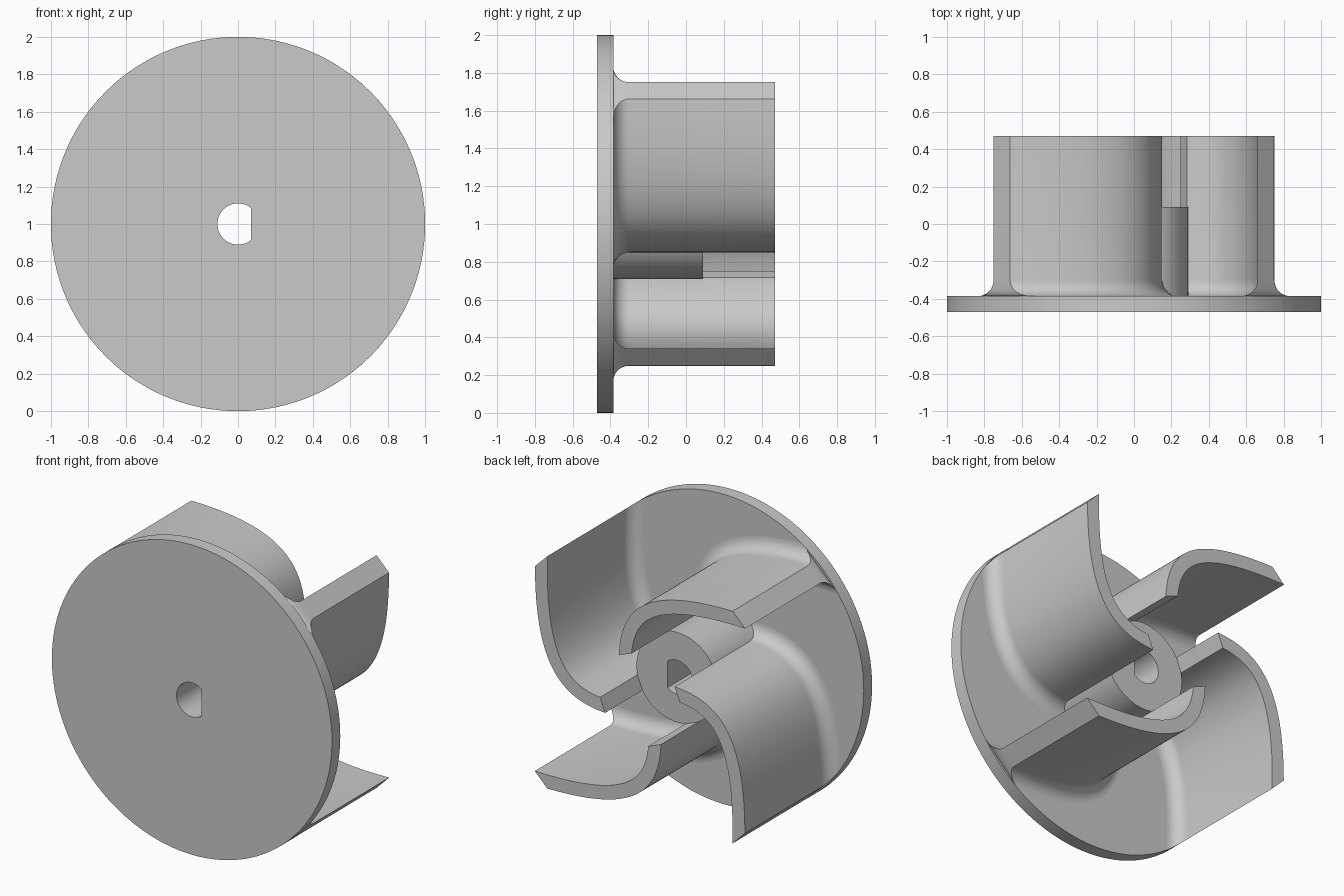
import bpy, bmesh
from math import sin, cos, pi, radians
from mathutils import Matrix, Vector

cube = bpy.data.objects.get("Cube")
if cube:
    bpy.data.objects.remove(cube)

grey = bpy.data.materials.new("plain grey")
grey.use_nodes = True
GREY = (0.59, 0.59, 0.59, 1)
grey.diffuse_color = GREY
grey.node_tree.nodes["Principled BSDF"].inputs["Base Color"].default_value = GREY

FRONT, PLATE, HUB_TOP, BACK = -0.47, -0.385, 0.09, 0.47
RIM, HUB = 1.0, 0.29
THICK, FILLET = 0.088, 0.085

# Control points of the blade's outer face: tight near the hub, straighter at the rim
CURVE = [Vector(p) for p in ((0.13, -0.15), (0.55, -0.17), (0.785, -0.02), (0.745, 0.85))]


def finish(bm, name):
    bmesh.ops.recalc_face_normals(bm, faces=bm.faces)
    mesh = bpy.data.meshes.new(name)
    bm.to_mesh(mesh)
    bm.free()
    mesh.materials.append(grey)
    obj = bpy.data.objects.new(name, mesh)
    bpy.context.collection.objects.link(obj)
    bpy.ops.object.select_all(action='DESELECT')
    obj.select_set(True)
    bpy.context.view_layer.objects.active = obj
    bpy.ops.object.shade_smooth_by_angle(angle=radians(30))


# Round plate and hub, revolved around a D-shaped bore
def plate_and_hub(steps=128, bore=0.11, flat=0.07):
    bm = bmesh.new()
    rows = []
    for i in range(steps):
        a = 2 * pi * i / steps
        b = min(bore, flat / cos(a)) if cos(a) > 0.01 else bore
        profile = [(b, FRONT), (RIM, FRONT), (RIM, PLATE),
                   (HUB, PLATE), (HUB, HUB_TOP), (b, HUB_TOP)]
        rows.append([bm.verts.new((r * cos(a), y, 1 + r * sin(a))) for r, y in profile])
    for i in range(steps):
        p, q = rows[i], rows[(i + 1) % steps]
        for j in range(len(p)):
            k = (j + 1) % len(p)
            bm.faces.new((p[j], p[k], q[k], q[j]))
    finish(bm, "plate_and_hub")


# Point on the blade curve, moved sideways by an offset (positive is outward)
def curve_point(t, offset):
    a, b, c, d = CURVE
    s = 1 - t
    along = (s * s * (b - a) + 2 * s * t * (c - b) + t * t * (d - c)).normalized()
    point = s**3 * a + 3 * s * s * t * b + 3 * s * t * t * c + t**3 * d
    return point + offset * Vector((along.y, -along.x))


# Curve parameter at which an offset curve reaches a given radius
def reach(radius, offset):
    low, high = 0.0, 1.0
    for _ in range(30):
        mid = (low + high) / 2
        if curve_point(mid, offset).length < radius:
            low = mid
        else:
            high = mid
    return high


# Curved blade with filleted foot, swept from the hub to the rim
def blade(index, steps=40):
    foot = [(FILLET * (1 - sin(t)), PLATE + FILLET * (1 - cos(t)))
            for t in (pi / 2 * k / 8 for k in range(9))]
    side = foot + [(0, BACK)]
    section = side + [(-THICK - o, y) for o, y in reversed(side)]
    spans = [(reach(HUB, o), reach(RIM, o)) for o, y in section]
    n = len(section)

    bm = bmesh.new()
    rows = []
    for i in range(steps + 1):
        row = []
        for (o, y), (t0, t1) in zip(section, spans):
            p = curve_point(t0 + (t1 - t0) * i / steps, o)
            row.append(bm.verts.new((p.x, y, p.y)))
        rows.append(row)
    for p, q in zip(rows, rows[1:]):
        for j in range(n):
            k = (j + 1) % n
            bm.faces.new((p[j], p[k], q[k], q[j]))
    for row in (rows[0], rows[-1]):
        for j in range(n // 2 - 1):
            bm.faces.new((row[j], row[j + 1], row[n - 2 - j], row[n - 1 - j]))
    turn = Matrix.Translation((0, 0, 1)) @ Matrix.Rotation(index * pi / 2, 4, 'Y')
    bm.transform(turn)
    finish(bm, f"blade_{index + 1}")


plate_and_hub()
for i in range(4):
    blade(i)
